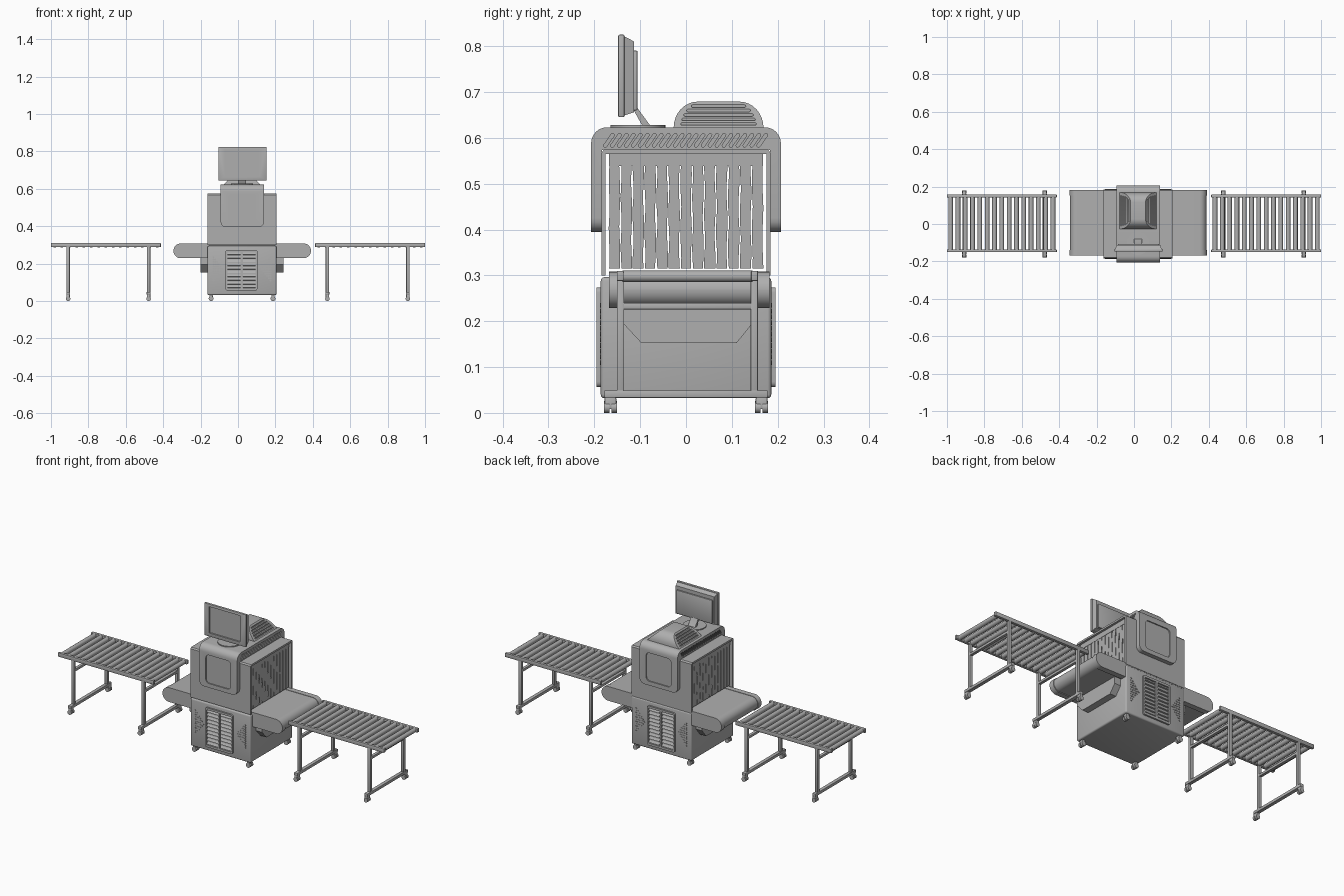
import bpy, bmesh, math
from mathutils import Vector, Matrix

if "Cube" in bpy.data.objects:
    bpy.data.objects.remove(bpy.data.objects["Cube"])

CX = 0.0215                                   # scanner centre line
centre = bpy.data.objects.new("mirror_centre", None)
centre.location.x = CX
bpy.context.collection.objects.link(centre)
grey = bpy.data.materials.new("dark_grey")
grey.diffuse_color = (0.43, 0.43, 0.43, 1)
grey.use_nodes = True
grey.node_tree.nodes["Principled BSDF"].inputs["Base Color"].default_value = grey.diffuse_color


def arc(cu, cv, r, a0, a1, n=5):
    return [(cu + r * math.cos(math.radians(a0 + (a1 - a0) * i / n)),
             cv + r * math.sin(math.radians(a0 + (a1 - a0) * i / n))) for i in range(n + 1)]


def rrect(u0, u1, v0, v1, r, n=5):
    return (arc(u1 - r, v1 - r, r, 0, 90, n) + arc(u0 + r, v1 - r, r, 90, 180, n)
            + arc(u0 + r, v0 + r, r, 180, 270, n) + arc(u1 - r, v0 + r, r, 270, 360, n))


def capsule(p, q, r):
    a = math.degrees(math.atan2(q[1] - p[1], q[0] - p[0]))
    return arc(*q, r, a - 90, a + 90, 4) + arc(*p, r, a + 90, a + 270, 4)


class Part:
    """Collects primitives in world coordinates, then becomes one object."""
    def __init__(self, name):
        self.name, self.bm = name, bmesh.new()

    def box(self, x0, x1, y0, y1, z0, z1, bevel=0.0, seg=2):
        m = Matrix.LocRotScale(Vector((x0 + x1, y0 + y1, z0 + z1)) / 2, None,
                               Vector((x1 - x0, y1 - y0, z1 - z0)))
        vs = bmesh.ops.create_cube(self.bm, size=1, matrix=m)["verts"]
        if bevel:
            es = list({e for v in vs for e in v.link_edges})
            bmesh.ops.bevel(self.bm, geom=es, offset=bevel, segments=seg, affect='EDGES', profile=0.5)
        return self

    def loft(self, rings):
        rows = [[self.bm.verts.new(p) for p in r] for r in rings]
        for a, b in zip(rows, rows[1:]):
            for i in range(len(a)):
                j = (i + 1) % len(a)
                self.bm.faces.new((a[i], a[j], b[j], b[i]))
        self.bm.faces.new(rows[0][::-1])
        self.bm.faces.new(rows[-1])
        return self

    def prism(self, pts, axis, a, b):
        put = {'x': lambda p, t: (t, p[0], p[1]), 'y': lambda p, t: (p[0], t, p[1]),
               'z': lambda p, t: (p[0], p[1], t)}[axis]
        return self.loft([[put(p, t) for p in pts] for t in (a, b)])

    def rod(self, u, v, r, axis, a, b, n=16):
        return self.prism(arc(u, v, r, 0, 360, n)[:-1], axis, a, b)

    def done(self, mirror="", about=centre, cut=None):
        bmesh.ops.recalc_face_normals(self.bm, faces=self.bm.faces)
        me = bpy.data.meshes.new(self.name)
        self.bm.to_mesh(me)
        me.materials.append(grey)
        ob = bpy.data.objects.new(self.name, me)
        bpy.context.collection.objects.link(ob)
        if cut:
            m = ob.modifiers.new("cut", 'BOOLEAN')
            m.operation, m.solver, m.object = 'DIFFERENCE', 'EXACT', cut
            cut.hide_render = True
        if mirror:
            m = ob.modifiers.new("mirror", 'MIRROR')
            m.use_axis = ['x' in mirror, 'y' in mirror, False]
            m.mirror_object, m.use_mirror_merge = about, False
        return ob


# Lower cabinet, under-belt box and casters
Part("lower_cabinet").box(-0.163, 0.206, -0.186, 0.186, 0.032, 0.296, 0.008, 3).done()
Part("drive_box").prism([(-0.137, 0.245), (-0.137, 0.195), (-0.097, 0.152), (0.11, 0.152),
                         (0.145, 0.195), (0.145, 0.245)], 'x', -0.2, 0.243).done()
c = Part("cabinet_casters")
for y in (0.157, 0.173):
    c.rod(0.187, 0.013, 0.013, 'y', y - 0.006, y + 0.006)
c.box(0.178, 0.196, 0.152, 0.178, 0.008, 0.034, 0.003).done("xy")

# Grilles and vent dots on the front and back of the cabinet
cut = Part("grille_cutter")
for x0, x1 in ((-0.056, 0.013), (0.024, 0.093)):
    cut.box(x0, x1, -0.21, -0.187, 0.068, 0.262)
cut = cut.done()
Part("grille_frame").prism(rrect(-0.067, 0.104, 0.056, 0.274, 0.012), 'y', -0.195, -0.18).done("y", cut=cut)
s = Part("grille_slats")
for i in range(10):
    z = 0.075 + i * 0.0197
    s.prism([(-0.187, z - 0.005), (-0.194, z - 0.003), (-0.187, z + 0.008)], 'x', -0.058, 0.015)
s.done("xy")
d = Part("vent_dots")
for i in range(6):
    n = 11 - 2 * i
    for k in range(n):
        d.rod(-0.131 + i * 0.0095, 0.172 + (k - (n - 1) / 2) * 0.0125, 0.005, 'y', -0.188, -0.185, 8)
d.done("xy")

# Belt conveyor
Part("conveyor_belt").prism(rrect(-0.342, 0.387, 0.233, 0.306, 0.0364, 8), 'y', -0.145, 0.16).done()
r = Part("conveyor_side_rails")
for a, b in ((-0.168, -0.139), (0.152, 0.182)):
    r.prism(rrect(-0.345, 0.39, 0.229, 0.308, 0.039, 8), 'y', a, b)
r.done()

# Tunnel housing, open at both ends
Part("tunnel_housing").prism([(-0.184, 0.3), (-0.184, 0.568), (-0.178, 0.575), (0.178, 0.575), (0.184, 0.568),
                              (0.184, 0.3), (0.176, 0.3), (0.176, 0.565), (-0.176, 0.565), (-0.176, 0.3)],
                             'x', -0.163, 0.206).done()
Part("curtain_header").box(0.188, 0.194, -0.168, 0.168, 0.538, 0.566).done("x")
c = Part("curtain_strips")
for i in range(13):
    y = -0.156 + i * 0.026
    zs = [0.315 + k * 0.225 / 10 for k in range(11)]
    left = [(y - 0.0115 + 0.0012 * math.sin(k * 1.3 + i * 2.1), z) for k, z in enumerate(zs)]
    right = [(y + 0.0115 + 0.0012 * math.sin(k * 1.1 + i * 1.7), z) for k, z in enumerate(zs)]
    c.prism(left + right[::-1], 'x', 0.19, 0.1925)
c.done("x")

# Wrap-around cap with slanted vents and recessed front and back panels
cut = Part("cap_cutter")
for i in range(23):
    y = -0.176 + i * 0.0152
    for a, b in ((-0.1, -0.086), (0.133, 0.15)):
        cut.prism(capsule((y, 0.583), (y + 0.016, 0.606), 0.0036), 'x', a, b)
for sgn in (-1, 1):
    cut.prism(rrect(-0.053, 0.1, 0.418, 0.575, 0.02), 'y', sgn * 0.201, sgn * 0.22)
cut = cut.done()
cap = Part("top_cap").prism([(-0.207, 0.395)] + arc(-0.172, 0.588, 0.035, 180, 90, 6)
                            + arc(0.172, 0.588, 0.035, 90, 0, 6)
                            + [(0.207, 0.395), (0.183, 0.395), (0.183, 0.573), (-0.183, 0.573), (-0.183, 0.395)],
                            'x', -0.093, 0.14)
low = [e for e in cap.bm.edges if all(v.co.z < 0.396 for v in e.verts)
       and abs(e.verts[0].co.x - e.verts[1].co.x) < 1e-4]
bmesh.ops.bevel(cap.bm, geom=low, offset=0.03, segments=5, affect='EDGES', profile=0.5)
cap.done(cut=cut)

# Domed generator cover with side slots
cut = Part("dome_cutter")
for i in range(5):
    s = 0.15 + i * 0.17
    hy = 0.045 + 0.053 * math.sqrt(1 - s * s) - 0.018
    hx, z = 0.099 - 0.059 * s, 0.622 + 0.057 * s
    for sx in (-1, 1):
        cut.prism(capsule((0.071 - hy, z), (0.071 + hy, z), 0.003), 'x', CX + sx * (hx - 0.004), CX + sx * 0.13)
cut = cut.done()
rings = []
for i in range(9):
    a = math.radians(90 * i / 8)
    hy, hx, z = 0.045 + 0.053 * math.cos(a), 0.099 - 0.059 * math.sin(a), 0.622 + 0.057 * math.sin(a)
    rings.append([(CX + sx * hx, 0.071 + sy * hy, z) for sx, sy in ((-1, -1), (1, -1), (1, 1), (-1, 1))])
Part("dome_cover").loft(rings).done(cut=cut)

# Monitor and stand
cut = Part("screen_cutter").box(-0.073, 0.116, -0.16, -0.14, 0.665, 0.811).done()
Part("monitor_bezel").box(-0.104, 0.152, -0.148, -0.134, 0.645, 0.825, 0.003).done(cut=cut)


def ring(x0, x1, z0, z1, y):
    return [(x0, y, z0), (x1, y, z0), (x1, y, z1), (x0, y, z1)]


Part("monitor_shell").loft([ring(-0.1, 0.148, 0.648, 0.822, -0.136),
                            ring(-0.094, 0.142, 0.656, 0.81, -0.113)]).done()
Part("monitor_back_box").box(-0.085, 0.133, -0.115, -0.106, 0.66, 0.79, 0.002).done()
Part("monitor_neck").prism([(-0.112, 0.69), (-0.106, 0.665), (-0.076, 0.624), (-0.094, 0.624), (-0.114, 0.66)],
                           'x', 0.0, 0.043).done()
Part("monitor_base").rod(0.0215, -0.105, 0.06, 'z', 0.62, 0.628, 40).done()

# Two roller tables, mirrored left and right
Part("table_rails").box(0.413, 1.0, 0.142, 0.157, 0.288, 0.31, 0.002) \
    .box(0.413, 1.0, -0.151, -0.136, 0.288, 0.31, 0.002).done("x", None)
r = Part("table_rollers")
for i in range(15):
    r.rod(0.433 + i * 0.0391, 0.298, 0.0125, 'y', -0.138, 0.145)
r.done("x", None)
legs, feet = Part("table_legs"), Part("table_casters")
for x in (0.478, 0.908):
    for y, yf in ((-0.143, -0.165), (0.149, 0.165)):
        legs.box(x - 0.009, x + 0.009, y - 0.008, y + 0.008, 0.04, 0.292, 0.002)
        for dy in (-0.008, 0.008):
            feet.rod(x, 0.012, 0.012, 'y', yf + dy - 0.006, yf + dy + 0.006)
        feet.box(x - 0.009, x + 0.009, yf - 0.013, yf + 0.013, 0.008, 0.034, 0.003)
    legs.box(x - 0.01, x + 0.01, -0.178, 0.178, 0.033, 0.049, 0.002)
    legs.box(x - 0.008, x + 0.008, -0.143, 0.149, 0.226, 0.24, 0.002)
legs.done("x", None)
feet.done("x", None)

# Apply modifiers, drop helpers, smooth the rounded parts
objs = [o for o in bpy.data.objects if o.type == 'MESH']
for o in objs:
    o.select_set(True)
bpy.context.view_layer.objects.active = objs[0]
bpy.ops.object.convert(target='MESH')
for o in list(bpy.data.objects):
    if o.type == 'EMPTY' or o.name.endswith("_cutter"):
        bpy.data.objects.remove(o)
meshes = [o for o in bpy.data.objects if o.type == 'MESH']
for o in meshes:
    o.select_set(True)
bpy.context.view_layer.objects.active = meshes[0]
bpy.ops.object.shade_smooth_by_angle(angle=math.radians(35))
